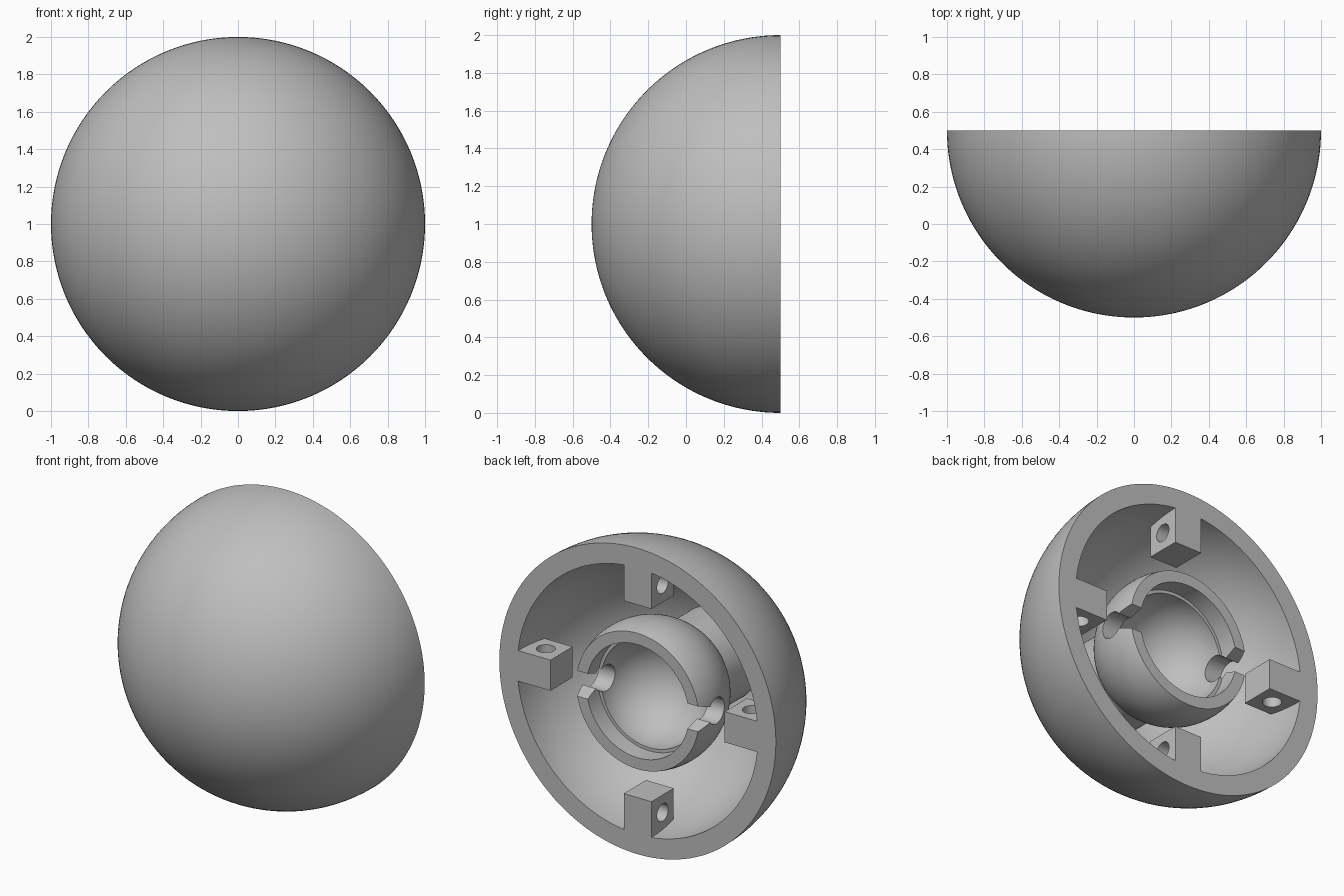
import bpy
import bmesh
from math import sin, cos, pi, radians, sqrt, asin
from mathutils import Matrix, Vector

cube = bpy.data.objects.get("Cube")
if cube:
    bpy.data.objects.remove(cube, do_unlink=True)

ORIGIN = Vector((0, 0.5, 1))  # centre of the open rim

grey = bpy.data.materials.new("plain_grey")
grey.use_nodes = True
grey.diffuse_color = (0.52, 0.52, 0.52, 1)
bsdf = next(n for n in grey.node_tree.nodes if n.type == 'BSDF_PRINCIPLED')
bsdf.inputs["Base Color"].default_value = grey.diffuse_color


def finish(name, bm):
    """Turn a bmesh built around the rim centre into an object."""
    bmesh.ops.recalc_face_normals(bm, faces=bm.faces)
    bmesh.ops.translate(bm, verts=bm.verts, vec=ORIGIN)
    mesh = bpy.data.meshes.new(name)
    bm.to_mesh(mesh)
    bm.free()
    mesh.materials.append(grey)
    ob = bpy.data.objects.new(name, mesh)
    bpy.context.collection.objects.link(ob)
    return ob


def arc(radius, centre, start, end, steps):
    """Points (r, y) on a circle; the angle is measured from the -y pole."""
    angles = [start + (end - start) * i / steps for i in range(steps + 1)]
    return [(max(0, radius * sin(a)), centre - radius * cos(a)) for a in angles]


def lathe(name, profile, segments=128):
    bm = bmesh.new()
    verts = [bm.verts.new((r, y, 0)) for r, y in profile]
    edges = [bm.edges.new(pair) for pair in zip(verts, verts[1:])]
    bmesh.ops.spin(bm, geom=verts + edges, cent=(0, 0, 0), axis=(0, 1, 0),
                   angle=2 * pi, steps=segments)
    bmesh.ops.remove_doubles(bm, verts=bm.verts, dist=1e-5)
    return finish(name, bm)


def prism(name, outline, half_length, turn=0):
    """Extrude a (y, z) outline along x, then turn it about the y axis."""
    bm = bmesh.new()
    face = bm.faces.new([bm.verts.new((-half_length, y, z)) for y, z in outline])
    out = bmesh.ops.extrude_face_region(bm, geom=[face])
    moved = [v for v in out["geom"] if isinstance(v, bmesh.types.BMVert)]
    bmesh.ops.translate(bm, verts=moved, vec=(2 * half_length, 0, 0))
    bmesh.ops.rotate(bm, verts=bm.verts, cent=(0, 0, 0),
                     matrix=Matrix.Rotation(turn, 3, 'Y'))
    return finish(name, bm)


def combine(target, other, operation):
    other.hide_render = True
    mod = target.modifiers.new(operation.lower(), 'BOOLEAN')
    mod.operation = operation
    mod.solver = 'EXACT'
    mod.object = other
    bpy.context.view_layer.objects.active = target
    bpy.ops.object.modifier_apply(modifier=mod.name)
    bpy.data.objects.remove(other, do_unlink=True)


def circle(y, z, radius, start=0, end=2 * pi, steps=32, closed=True):
    count = steps if closed else steps + 1
    return [(y + radius * cos(start + (end - start) * i / steps),
             z + radius * sin(start + (end - start) * i / steps))
            for i in range(count)]


# Hollow half-sphere shell
shell = lathe("outer_shell",
              arc(1, 0, 0, pi / 2, 40) + arc(0.87, 0, pi / 2, 0, 36))

# Four drilled lugs, flush with the rim
for i in range(4):
    turn = i * pi / 2
    lug = prism("lug", [(0, -0.63), (-0.23, -0.63), (-0.23, -0.93), (0, -0.93)],
                0.1, turn)
    drill = prism("lug_drill", circle(-0.116, -0.745, 0.057), 0.2, turn)
    combine(lug, drill, 'DIFFERENCE')
    combine(shell, lug, 'UNION')

# Ball socket on a short stem
CENTRE, OUTER, INNER = -0.145, 0.467, 0.35
STEM, BORE, STEP = 0.3, 0.37, -0.12
rim_angle = pi / 2 + asin(-CENTRE / OUTER)
step_angle = pi / 2 + asin((STEP - CENTRE) / INNER)
socket = lathe("ball_socket",
               [(0, -0.92), (STEM, -0.92)]
               + arc(OUTER, CENTRE, asin(STEM / OUTER), rim_angle, 32)
               + [(BORE, 0), (BORE, STEP)]
               + arc(INNER, CENTRE, step_angle, 0, 28))

# Snap-in pin slot: round seat, narrow neck, flared mouth
seat, neck = 0.085, 0.05
neck_angle = asin(neck / seat)
slot = prism("pin_slot",
             circle(-0.16, 0, seat, neck_angle, 2 * pi - neck_angle, 28, False)
             + [(0.02, -0.09), (0.02, 0.09)], 0.55)
combine(socket, slot, 'DIFFERENCE')

# Smooth curves, keep hard edges
bpy.ops.object.select_all(action='DESELECT')
for ob in (shell, socket):
    ob.select_set(True)
bpy.context.view_layer.objects.active = shell
bpy.ops.object.shade_smooth_by_angle(angle=radians(30))
